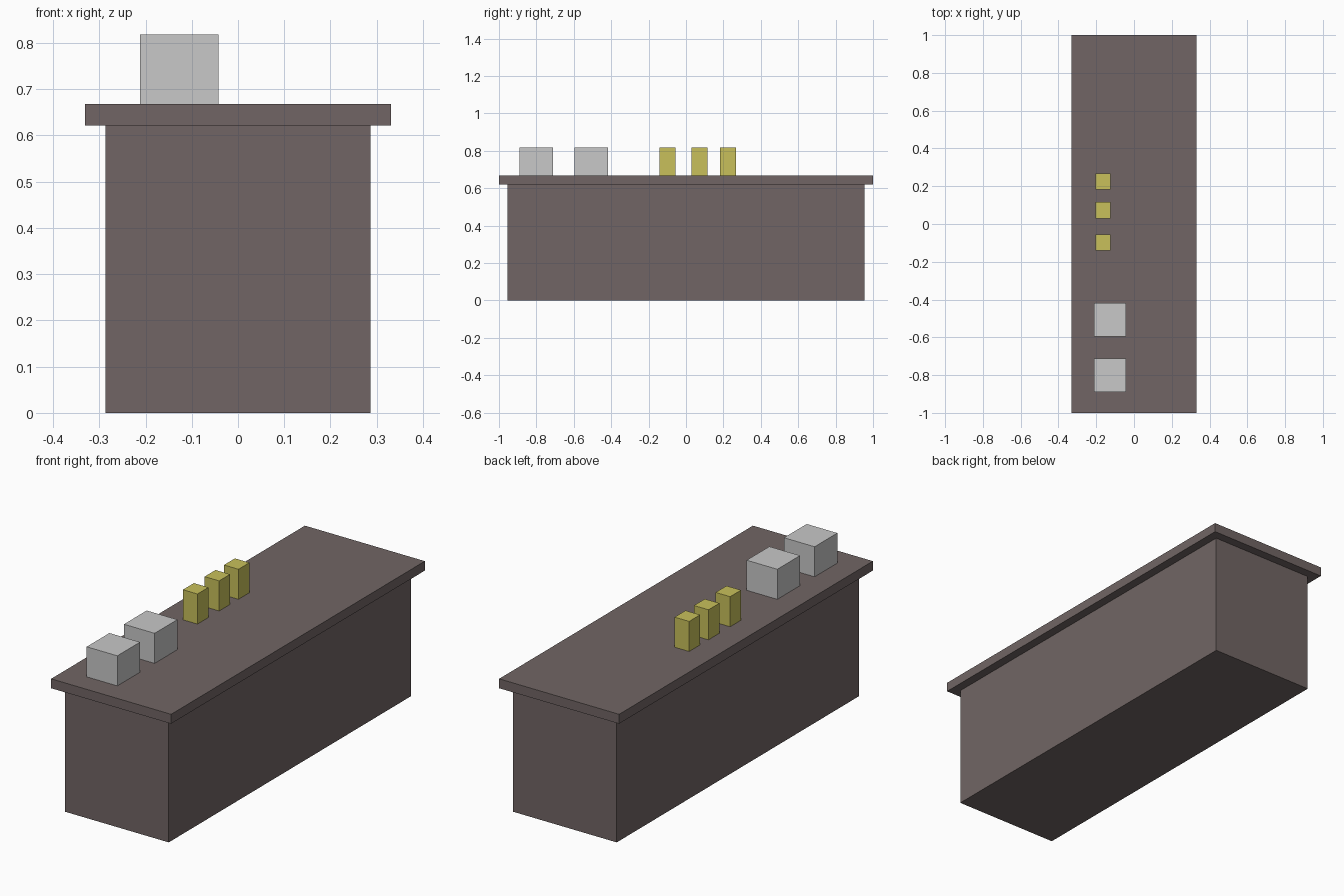
import bpy

cube = bpy.data.objects.get("Cube")
if cube:
    bpy.data.objects.remove(cube, do_unlink=True)


def material(name, rgb):
    mat = bpy.data.materials.new(name)
    mat.use_nodes = True
    colour = (*rgb, 1)
    mat.diffuse_color = colour
    mat.node_tree.nodes["Principled BSDF"].inputs["Base Color"].default_value = colour
    return mat


def box(name, centre, size, mat):
    """Box standing on the z of its centre point."""
    x, y, z = centre
    bpy.ops.mesh.primitive_cube_add(size=1, location=(x, y, z + size[2] / 2))
    obj = bpy.context.object
    obj.name = name
    obj.scale = size
    bpy.ops.object.transform_apply(location=False, rotation=False, scale=True)
    obj.data.materials.append(mat)
    return obj


brown = material("dull_brown", (0.165, 0.131, 0.128))
grey = material("light_grey", (0.58, 0.58, 0.58))
yellow = material("mustard_yellow", (0.58, 0.53, 0.105))

BASE_TOP = 0.621
COUNTER_TOP = 0.668
ITEM_HEIGHT = 0.15

# Counter body and overhanging top
box("counter_base", (0, 0, 0), (0.573, 1.91, BASE_TOP), brown)
box("counter_top", (0, 0, BASE_TOP), (0.662, 2, COUNTER_TOP - BASE_TOP), brown)

# Large grey boxes near the front
for i, y in enumerate((-0.801, -0.507)):
    box(f"grey_box_{i + 1}", (-0.127, y, COUNTER_TOP), (0.169, 0.179, ITEM_HEIGHT), grey)

# Row of small yellow boxes
for i, y in enumerate((-0.098, 0.073, 0.225)):
    box(f"yellow_box_{i + 1}", (-0.165, y, COUNTER_TOP), (0.08, 0.086, ITEM_HEIGHT), yellow)
